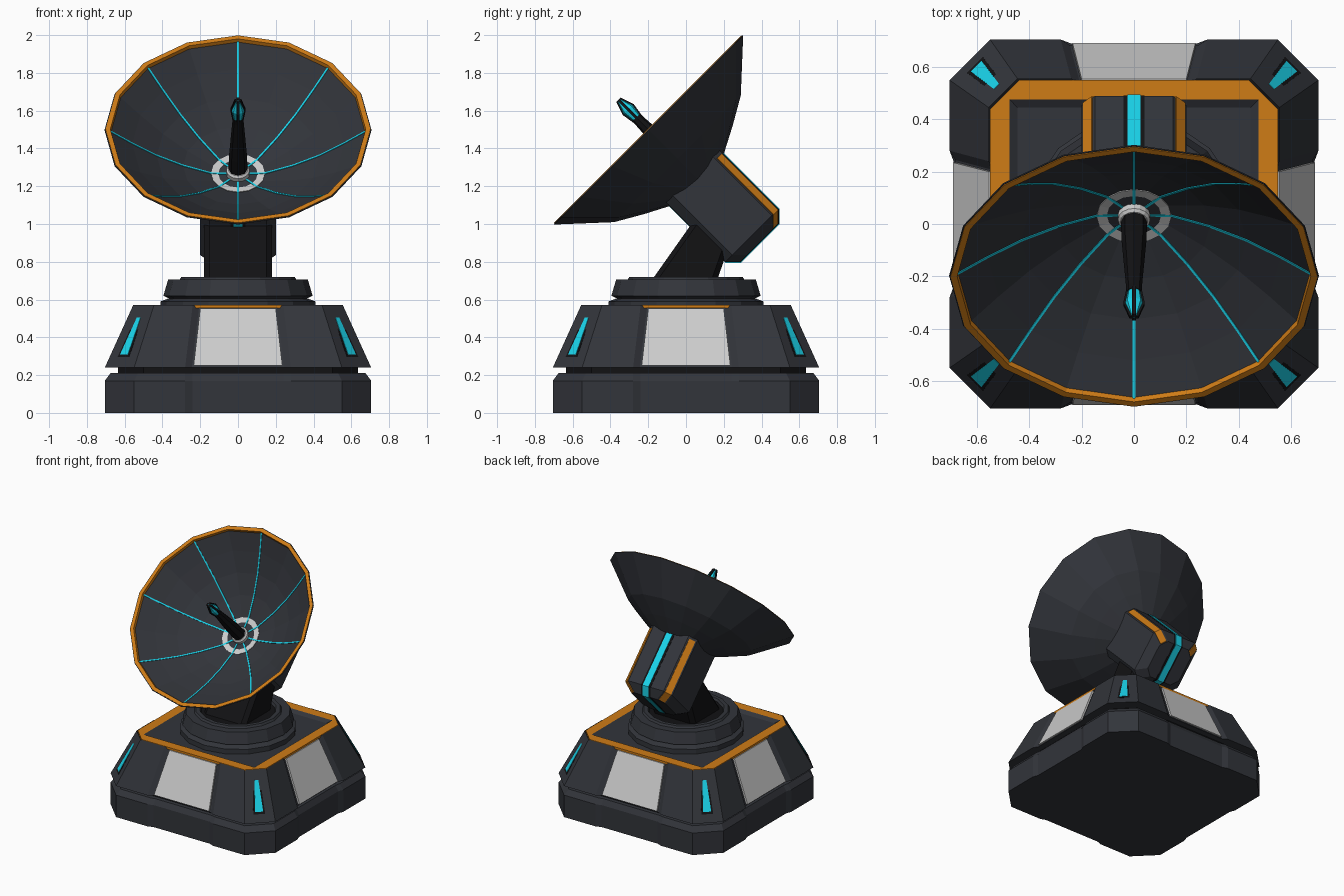
import bpy, bmesh, math
from mathutils import Matrix, Vector

if "Cube" in bpy.data.objects:
    bpy.data.objects.remove(bpy.data.objects["Cube"])


def mat(name, r, g, b):
    m = bpy.data.materials.new(name)
    m.diffuse_color = (r, g, b, 1)
    m.use_nodes = True
    m.node_tree.nodes["Principled BSDF"].inputs["Base Color"].default_value = m.diffuse_color
    return m


DARK = mat("dark_metal", 0.032, 0.035, 0.043)
BLACK = mat("black", 0.006, 0.006, 0.007)
LIGHT = mat("light_grey", 0.58, 0.58, 0.58)
ORANGE = mat("orange", 0.62, 0.2, 0.008)
CYAN = mat("cyan", 0.01, 0.65, 0.82)

I = Matrix.Identity(4)
# Dish frame: local z looks out of the dish, tilted 45 degrees to the front
DISH = Matrix.Translation((0, -0.2, 1.5)) @ Matrix.Rotation(math.radians(45), 4, 'X')


def loft(name, rings, material, xf=I, caps=(True, True)):
    """Skin a stack of equal-length point rings."""
    bm = bmesh.new()
    vs = [[bm.verts.new(xf @ Vector(p)) for p in ring] for ring in rings]
    n = len(vs[0])
    for a, b in zip(vs, vs[1:]):
        for i in range(n):
            j = (i + 1) % n
            bm.faces.new((a[i], a[j], b[j], b[i]))
    if caps[0]:
        bm.faces.new(vs[0][::-1])
    if caps[1]:
        bm.faces.new(vs[-1])
    bmesh.ops.remove_doubles(bm, verts=bm.verts, dist=1e-5)
    bmesh.ops.recalc_face_normals(bm, faces=bm.faces)
    me = bpy.data.meshes.new(name)
    bm.to_mesh(me)
    bm.free()
    me.materials.append(material)
    ob = bpy.data.objects.new(name, me)
    bpy.context.collection.objects.link(ob)
    return ob


def lathe(name, profile, n, material, xf=I, caps=(True, True)):
    rings = [[(r * math.cos(2 * math.pi * k / n), r * math.sin(2 * math.pi * k / n), z)
              for k in range(n)] for r, z in profile]
    return loft(name, rings, material, xf, caps)


def outline(z, h, c, n1=0.28, n2=0.24, d=0.0):
    """Square with cut corners and a shallow notch of depth d in each side."""
    side = [(-c, -h), (-n1, -h), (-n2, d - h), (n2, d - h), (n1, -h), (c, -h)]
    pts = []
    for k in range(4):
        rot = Matrix.Rotation(k * math.pi / 2, 3, 'Z')
        pts += [rot @ Vector((x, y, z)) for x, y in side]
    return pts


def slab(name, angle, low, high, material, depth=0.03):
    """Tapered plate on a sloping wall; low and high are (z, distance, half width)."""
    rings = [[(-w, -d, z), (w, -d, z), (w, depth - d, z), (-w, depth - d, z)]
             for z, d, w in (low, high)]
    return loft(name, rings, material, Matrix.Rotation(angle, 4, 'Z'))


# Base: foot, shadow gap and sloping upper body
loft("base_foot", [outline(0, .705, .55, d=.015), outline(.17, .705, .55, d=.015),
                   outline(.21, .675, .53, d=.008)], DARK)
loft("base_gap", [outline(.2, .635, .5), outline(.25, .635, .5)], BLACK)
loft("base_body", [outline(.24, .705, .55, .28, .245, .022),
                   outline(.57, .555, .445, .24, .205, .022)], DARK, caps=(True, False))

# Deck: orange border around a recessed floor
loft("deck_border", [outline(.555, .55, .44), outline(.571, .55, .44),
                     outline(.571, .475, .475)], ORANGE, caps=(False, False))
loft("deck_recess", [outline(.571, .475, .475), outline(.553, .445, .445)], DARK,
     caps=(False, True))

# Side panels and corner lights
for k in range(4):
    a = k * math.pi / 2
    slab(f"side_panel_{k}", a, (.25, .692, .235), (.553, .554, .2), LIGHT)
    a += math.pi / 4
    slab(f"light_frame_{k}", a, (.295, .860, .042), (.52, .733, .026), BLACK)
    slab(f"corner_light_{k}", a, (.31, .854, .029), (.505, .744, .014), CYAN)

# Turntable
lathe("turntable_seat", [(.41, .55), (.41, .59), (.37, .605)], 16, DARK)
lathe("turntable", [(.34, .595), (.395, .62), (.37, .705), (.31, .705), (.3, .72),
                    (.27, .72), (.26, .7)], 16, DARK)
lathe("turntable_well", [(.265, .69), (.265, .703)], 16, BLACK)


# Slanted neck
def neck_ring(z, y0, y1, w=.18, c=.03):
    return [(-w, y0 + c, z), (c - w, y0, z), (w - c, y0, z), (w, y0 + c, z),
            (w, y1 - c, z), (w - c, y1, z), (c - w, y1, z), (-w, y1 - c, z)]


loft("neck", [neck_ring(.69, -.19, .16), neck_ring(1.03, .05, .28)], BLACK, caps=(True, True))


# Motor housing behind the dish
def housing_ring(a, inset=0, c=.05):
    w, lo, hi = .2 - inset, -.205 + inset, .19 - inset
    return [(c - w, lo, a), (w - c, lo, a), (w, lo + c, a), (w, hi - c, a),
            (w - c, hi, a), (c - w, hi, a), (-w, hi - c, a), (-w, lo + c, a)]


loft("housing", [housing_ring(-.33), housing_ring(-.785), housing_ring(-.841, .056)], DARK, DISH)
for name, w, o, m in (("housing_groove", .04, .002, BLACK), ("housing_stripe", .025, .005, CYAN)):
    prof = [(.19, -.34), (.19, -.785), (.134, -.841), (-.149, -.841), (-.205, -.785), (-.205, -.34)]
    off = [(o, 0), (o, -o / 2), (o / 2, -o), (-o / 2, -o), (-o, -o / 2), (-o, 0)]
    loft(name, [[(x, u + du, a + da) for (u, a), (du, da) in zip(prof, off)] for x in (-w, w)],
         m, DISH)
for s in (-1, 1):
    rings = []
    for a, sh in ((-.365, 0), (-.787, 0), (-.838, .052)):
        x, u = .175 - sh, .165 - sh
        rings.append([(s * (x + t + q), u - t + q, a)
                      for t, q in ((-.017, -.01), (-.017, .004), (.017, .004), (.017, -.01))])
    loft("housing_trim_" + ("right" if s > 0 else "left"), rings, ORANGE, DISH)

# Dish shell, rim, ribs and hub
INNER = [(.69, -.004), (.56, -.106), (.43, -.197), (.29, -.272), (.14, -.33)]
lathe("dish", [(.05, -.385), (.19, -.375), (.33, -.302), (.474, -.219), (.707, -.004), (.705, 0)]
      + INNER + [(.05, -.345)], 16, DARK, DISH)
lathe("dish_rim", [(.701, -.004), (.701, .003), (.676, .003), (.672, -.02)], 16, ORANGE, DISH,
      caps=(False, False))
lathe("hub_plate", [(.142, -.335), (.142, -.325), (.05, -.337)], 16, LIGHT, DISH)
for k in range(8):
    rot = DISH @ Matrix.Rotation(k * math.pi / 4, 4, 'Z')
    path = [(.675, -.016)] + INNER[1:] + [(.055, -.333)]
    loft(f"dish_rib_{k}", [[(r, -.005, z - .005), (r, .005, z - .005), (r, .005, z + .005),
                            (r, -.005, z + .005)] for r, z in path], CYAN, rot)

# Feed horn on the dish axis
lathe("feed_collar", [(.062, -.345), (.062, -.305), (.052, -.295)], 16, LIGHT, DISH)
lathe("feed_arm", [(.05, -.31), (.048, -.2), (.03, .06), (.03, .09)], 8, BLACK, DISH)
lathe("feed_tip", [(.026, .085), (.036, .15), (.012, .218)], 8, CYAN, DISH)
for k in range(4):
    rot = DISH @ Matrix.Rotation(k * math.pi / 2, 4, 'Z')
    loft(f"feed_tip_rib_{k}", [[(r - .014, -.007, z), (r, -.007, z), (r, .007, z), (r - .014, .007, z)]
                               for r, z in ((.03, .08), (.041, .15), (.017, .222))], BLACK, rot)
